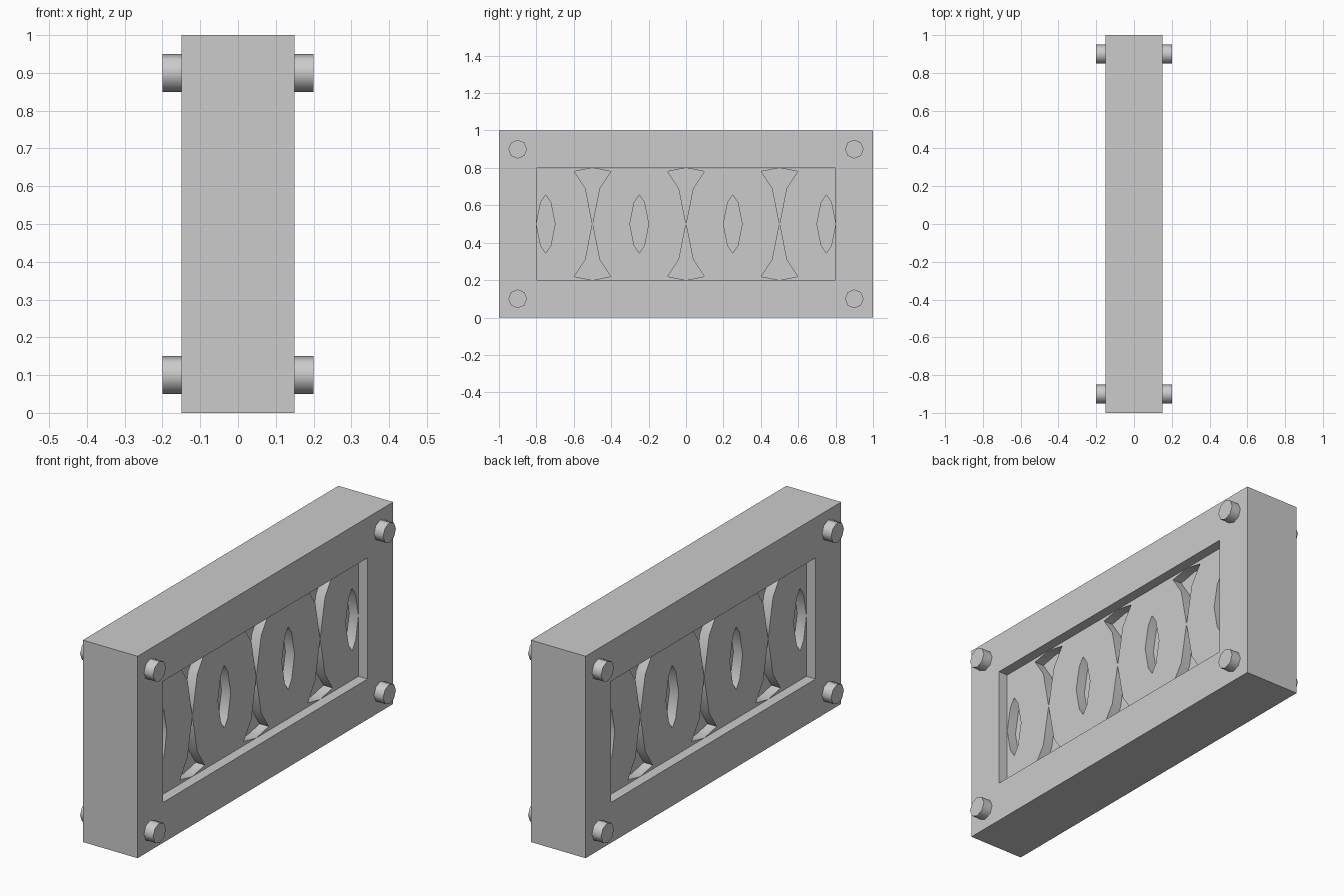
import bpy
import bmesh
from math import cos, sin, pi, radians

if "Cube" in bpy.data.objects:
    bpy.data.objects.remove(bpy.data.objects["Cube"])


def finish(name, bm, smooth=None):
    bmesh.ops.recalc_face_normals(bm, faces=bm.faces)
    mesh = bpy.data.meshes.new(name)
    bm.to_mesh(mesh)
    bm.free()
    ob = bpy.data.objects.new(name, mesh)
    bpy.context.collection.objects.link(ob)
    if smooth:
        bpy.ops.object.select_all(action='DESELECT')
        ob.select_set(True)
        bpy.context.view_layer.objects.active = ob
        bpy.ops.object.shade_smooth_by_angle(angle=radians(smooth))
    return ob


def band(name, outer, inner, half_x, closed=True, smooth=None):
    """Flat band between two (y, z) outlines, thick along x."""
    bm = bmesh.new()
    rows = []
    for (oy, oz), (iy, iz) in zip(outer, inner):
        rows.append([bm.verts.new(p) for p in (
            (half_x, oy, oz), (half_x, iy, iz), (-half_x, iy, iz), (-half_x, oy, oz))])
    n = len(rows)
    for i in range(n if closed else n - 1):
        a, b = rows[i], rows[(i + 1) % n]
        for k in range(4):
            m = (k + 1) % 4
            bm.faces.new((a[k], a[m], b[m], b[k]))
    if not closed:
        bm.faces.new(rows[0])
        bm.faces.new(rows[-1])
    return finish(name, bm, smooth)


def arc(cy, r, start, steps):
    return [(cy + r * cos(start + i * pi / 8), 0.5 + r * sin(start + i * pi / 8))
            for i in range(steps)]


def rect(y, z0, z1):
    return [(-y, z0), (y, z0), (y, z1), (-y, z1)]


def prism(name, outline, x0, x1, smooth=None):
    bm = bmesh.new()
    a = [bm.verts.new((x0, y, z)) for y, z in outline]
    b = [bm.verts.new((x1, y, z)) for y, z in outline]
    bm.faces.new(a)
    bm.faces.new(b)
    n = len(a)
    for i in range(n):
        j = (i + 1) % n
        bm.faces.new((a[i], a[j], b[j], b[i]))
    return finish(name, bm, smooth)


# outer frame and thin backing plate
band("frame", rect(1, 0, 1), rect(0.8, 0.2, 0.8), 0.15)
prism("backing_plate", rect(0.8, 0.2, 0.8), -0.05, 0.05)

# interlocking rings
for i, cy in enumerate((-0.5, 0, 0.5)):
    band(f"ring_{i + 1}", arc(cy, 0.5, 0, 16), arc(cy, 0.3, 0, 16), 0.1, smooth=30)

# half rings at the two ends
for side, cy, start in (("left", -1, -pi / 2), ("right", 1, pi / 2)):
    band(f"half_ring_{side}", arc(cy, 0.5, start, 9), arc(cy, 0.3, start, 9),
         0.1, closed=False, smooth=30)

# corner studs on both faces
for sx in (-1, 1):
    for cy in (-0.9, 0.9):
        for cz in (0.1, 0.9):
            outline = [(cy + 0.05 * cos(k * pi / 4), cz + 0.05 * sin(k * pi / 4))
                       for k in range(8)]
            prism("corner_stud", outline, sx * 0.15, sx * 0.2, smooth=50)
